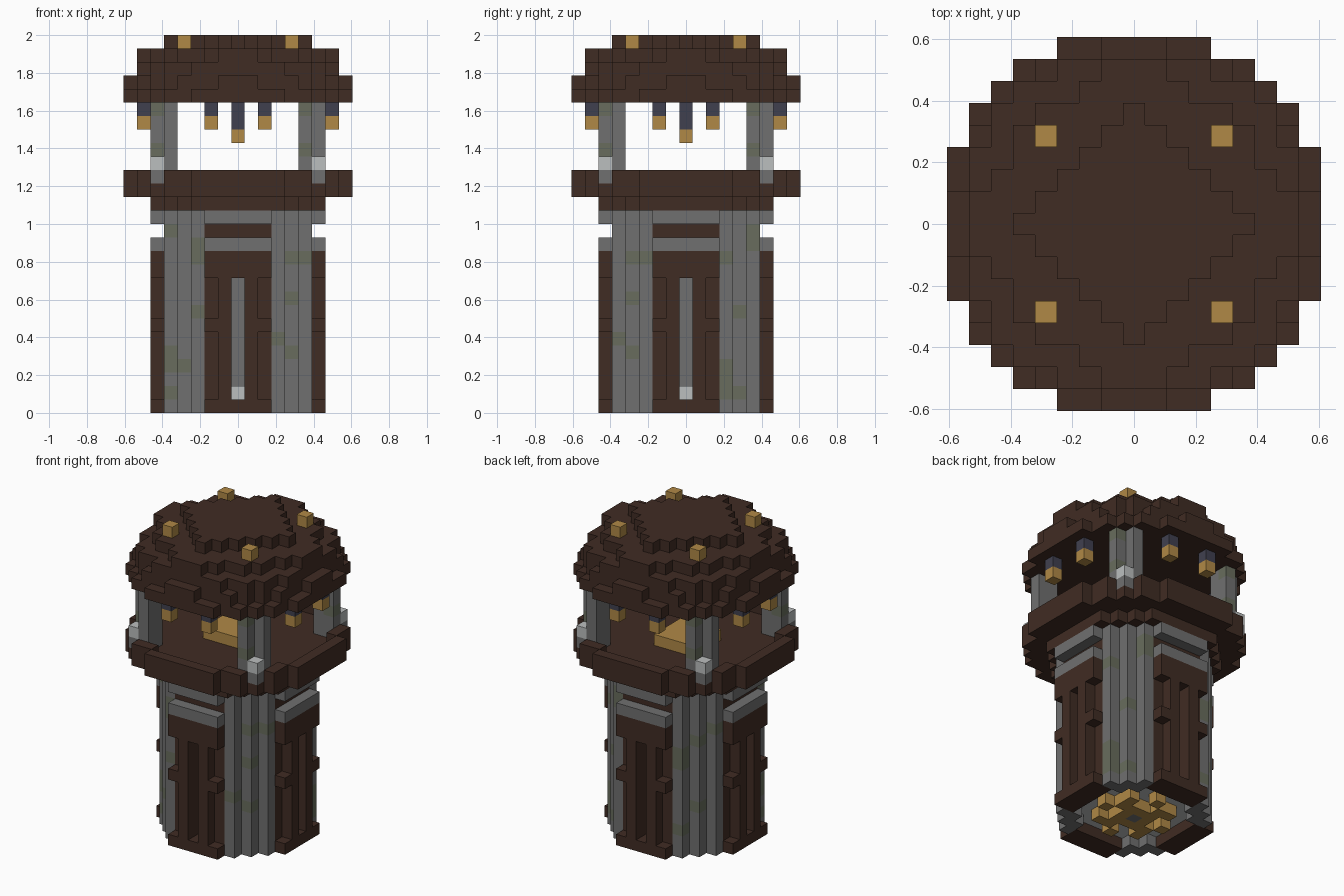
import bpy, bmesh, random
from mathutils import Vector

random.seed(4)
cube = bpy.data.objects.get("Cube")
if cube:
    bpy.data.objects.remove(cube, do_unlink=True)

U = 2 / 28  # edge length of one block

COLOURS = {
    "dark_wood": (0.051, 0.025, 0.017),
    "stone": (0.162, 0.162, 0.162),
    "mossy_stone": (0.138, 0.152, 0.110),
    "pale_stone": (0.50, 0.52, 0.52),
    "gold": (0.434, 0.25, 0.061),
    "iron": (0.051, 0.051, 0.078),
}
mats = {}
for name, rgb in COLOURS.items():
    m = bpy.data.materials.new(name)
    m.use_nodes = True
    m.diffuse_color = (*rgb, 1)
    bsdf = next(n for n in m.node_tree.nodes if n.type == "BSDF_PRINCIPLED")
    bsdf.inputs["Base Color"].default_value = (*rgb, 1)
    bsdf.inputs["Roughness"].default_value = 0.9
    mats[name] = m

parts = {}  # part name -> {block: colour}


def put(part, cells, layers, colour):
    """Fill plan cells over the given layers."""
    for x, y in cells:
        for z in layers:
            parts.setdefault(part, {})[(x, y, z)] = colour


def around(cells):
    """Repeat plan cells on all four sides."""
    out = set()
    for x, y in cells:
        for _ in range(4):
            out.add((x, y))
            x, y = -y, x
    return out


def disc(widths):
    """Stepped disc from the half width of each row, centre outwards."""
    return {(x, s * y) for y, w in enumerate(widths)
            for x in range(-w, w + 1) for s in (-1, 1)}


def rim_of(cells):
    return {(x, y) for x, y in cells
            if any((x + a, y + b) not in cells
                   for a, b in ((1, 0), (-1, 0), (0, 1), (0, -1)))}


def octagon(total, reach=6):
    r = range(-reach, reach + 1)
    return {(x, y) for x in r for y in r if abs(x) + abs(y) <= total}


def side(columns, depth):
    return around([(s * x, -depth) for x in columns for s in (-1, 1)])


# Tower walls with narrow window slits
put("wall", side((1, 2), 5), range(15), "dark_wood")
put("wall", side((0,), 5), [0, *range(10, 15)], "dark_wood")

# Stepped stone corner pillars with moss patches
pillars = around([(3, -5), (4, -4), (5, -3), (3, -4), (4, -3)])
for cell in sorted(pillars):
    for z in range(15):
        mossy = z < 14 and random.random() < 0.16
        put("corner_pillars", [cell], [z], "mossy_stone" if mossy else "stone")

# Raised timber frames on each side
put("timber_frames", side((1,), 6), range(12), "dark_wood")
put("timber_frames", side((2,), 6), (0, 6, 10, 11), "dark_wood")
put("timber_frames", side((0,), 6), (0, 10, 11), "dark_wood")

# Two stone bands with a recess between
put("stone_bands", side((0, 1, 2), 6), (12, 14), "stone")

# Interior: central pillar, floor and steps
put("central_pillar", [(0, 0)], range(16), "stone")
inner = octagon(6, 4) - {(0, 0)}
put("inner_floor", inner, [1], "pale_stone")
put("lower_steps", around([(1, 0), (1, 1), (2, 1), (2, 2), (3, 0)]), [0], "gold")

# Gallery platform with raised rim
big = disc([8, 8, 8, 8, 7, 7, 6, 5, 3])
put("platform_support", octagon(9), [15], "dark_wood")
put("platform_floor", big, [16], "dark_wood")
put("platform_rim", rim_of(big), [17], "dark_wood")
corners = around([(6, -6)])
for c in corners:
    parts["platform_rim"].pop((*c, 17), None)
put("corner_footings", corners, [17], "stone")
put("corner_caps", corners, [18], "pale_stone")
put("gallery_table", [(x, y) for x in range(-2, 2) for y in range(-1, 3)], [17], "gold")

# Gallery columns
columns = around([(5, -5), (5, -6), (6, -5)])
for c in columns:
    parts["platform_rim"].pop((*c, 17), None)
put("gallery_columns", columns, range(17, 23), "stone")
put("gallery_columns", around([(5, -6)]), (19, 22), "mossy_stone")

# Hanging lanterns
hooks = side((2,), 7)
put("lantern_chains", hooks, [22], "iron")
put("lantern_chains", [(0, 0)], (21, 22), "iron")
put("lanterns", hooks, [21], "gold")
put("lanterns", [(0, 0)], [20], "gold")

# Stepped dome roof
roof = [
    big,
    disc([8, 8, 7, 7, 7, 6, 5, 4, 1]),
    disc([7, 7, 7, 7, 6, 6, 5, 3]),
    disc([7, 7, 6, 5, 5, 4, 2, 1]),
    octagon(5),
]
for i, cells in enumerate(roof):
    put("roof", cells, [23 + i], "dark_wood")
put("roof_studs", around([(4, -4)]), [27], "gold")

# Turn blocks into meshes, keeping only exposed faces
filled = {c for blocks in parts.values() for c in blocks}
names = list(COLOURS)
for part, blocks in parts.items():
    bm = bmesh.new()
    verts = {}

    def corner(p):
        key = tuple(round(2 * v) for v in p)
        if key not in verts:
            verts[key] = bm.verts.new(p * U)
        return verts[key]

    used = [n for n in names if n in blocks.values()]
    for cell, colour in blocks.items():
        mid = Vector(cell) + Vector((0, 0, 0.5))
        for axis in range(3):
            for s in (-1, 1):
                n = Vector((0, 0, 0))
                n[axis] = s
                if tuple(int(v) for v in Vector(cell) + n) in filled:
                    continue
                a = Vector((0, 0, 0))
                a[(axis + 1) % 3] = 0.5
                b = n.cross(a)
                c = mid + n / 2
                f = bm.faces.new([corner(c + q) for q in (a + b, b - a, -a - b, a - b)])
                f.material_index = used.index(colour)
    mesh = bpy.data.meshes.new(part)
    bm.to_mesh(mesh)
    bm.free()
    for n in used:
        mesh.materials.append(mats[n])
    bpy.context.collection.objects.link(bpy.data.objects.new(part, mesh))
